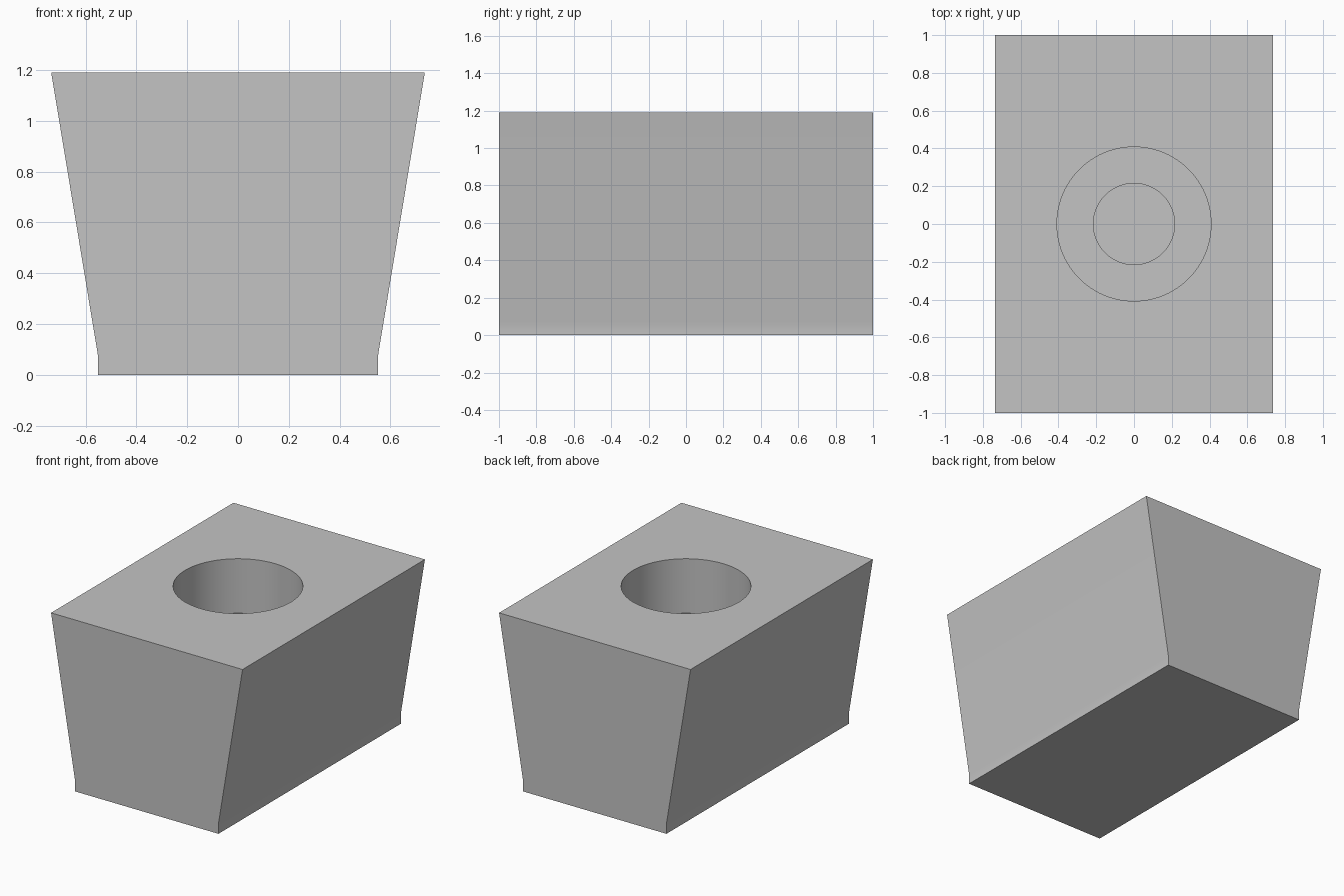
import bpy
import bmesh
import math

cube = bpy.data.objects.get("Cube")
if cube:
    bpy.data.objects.remove(cube, do_unlink=True)

TOP, HALF_LENGTH = 1.19, 1.0

grey = bpy.data.materials.new("plain grey")
grey.use_nodes = True
COLOUR = (0.55, 0.55, 0.55, 1)
grey.diffuse_color = COLOUR
grey.node_tree.nodes["Principled BSDF"].inputs["Base Color"].default_value = COLOUR


def add_object(name, bm):
    mesh = bpy.data.meshes.new(name)
    bmesh.ops.recalc_face_normals(bm, faces=bm.faces)
    bm.to_mesh(mesh)
    bm.free()
    mesh.materials.append(grey)
    obj = bpy.data.objects.new(name, mesh)
    bpy.context.collection.objects.link(obj)
    return obj


# Tapered block: mirrored end profile extruded along its length
right_side = [(0.55, 0), (0.55, 0.07), (0.735, TOP)]
profile = right_side + [(-x, z) for x, z in reversed(right_side)]
bm = bmesh.new()
end = bm.faces.new([bm.verts.new((x, -HALF_LENGTH, z)) for x, z in profile])
extruded = bmesh.ops.extrude_face_region(bm, geom=[end])["geom"]
bmesh.ops.translate(bm, vec=(0, 2 * HALF_LENGTH, 0),
                    verts=[v for v in extruded if isinstance(v, bmesh.types.BMVert)])
block = add_object("tapered_block", bm)


# Stepped blind hole: wide recess above a narrower bore
def cut_hole(name, radius, floor):
    height = TOP + 0.1 - floor
    bm = bmesh.new()
    bmesh.ops.create_cone(bm, cap_ends=True, segments=96, radius1=radius,
                          radius2=radius, depth=height)
    bmesh.ops.translate(bm, vec=(0, 0, floor + height / 2), verts=bm.verts)
    cutter = add_object(name, bm)
    cutter.hide_render = True
    cutter.hide_viewport = True
    cut = block.modifiers.new(name, "BOOLEAN")
    cut.operation = "DIFFERENCE"
    cut.solver = "EXACT"
    cut.object = cutter
    return cutter


cutters = [cut_hole("recess_cutter", 0.408, TOP - 0.378),
           cut_hole("bore_cutter", 0.215, 0.1)]

# Bake the cuts, then smooth the gentle bends only
bpy.context.view_layer.update()
evaluated = block.evaluated_get(bpy.context.evaluated_depsgraph_get())
block.data = bpy.data.meshes.new_from_object(evaluated)
block.modifiers.clear()
for cutter in cutters:
    bpy.data.objects.remove(cutter, do_unlink=True)

bpy.ops.object.select_all(action="DESELECT")
block.select_set(True)
bpy.context.view_layer.objects.active = block
bpy.ops.object.shade_smooth_by_angle(angle=math.radians(30))
weighted = block.modifiers.new("weighted_normals", "WEIGHTED_NORMAL")
weighted.keep_sharp = True
